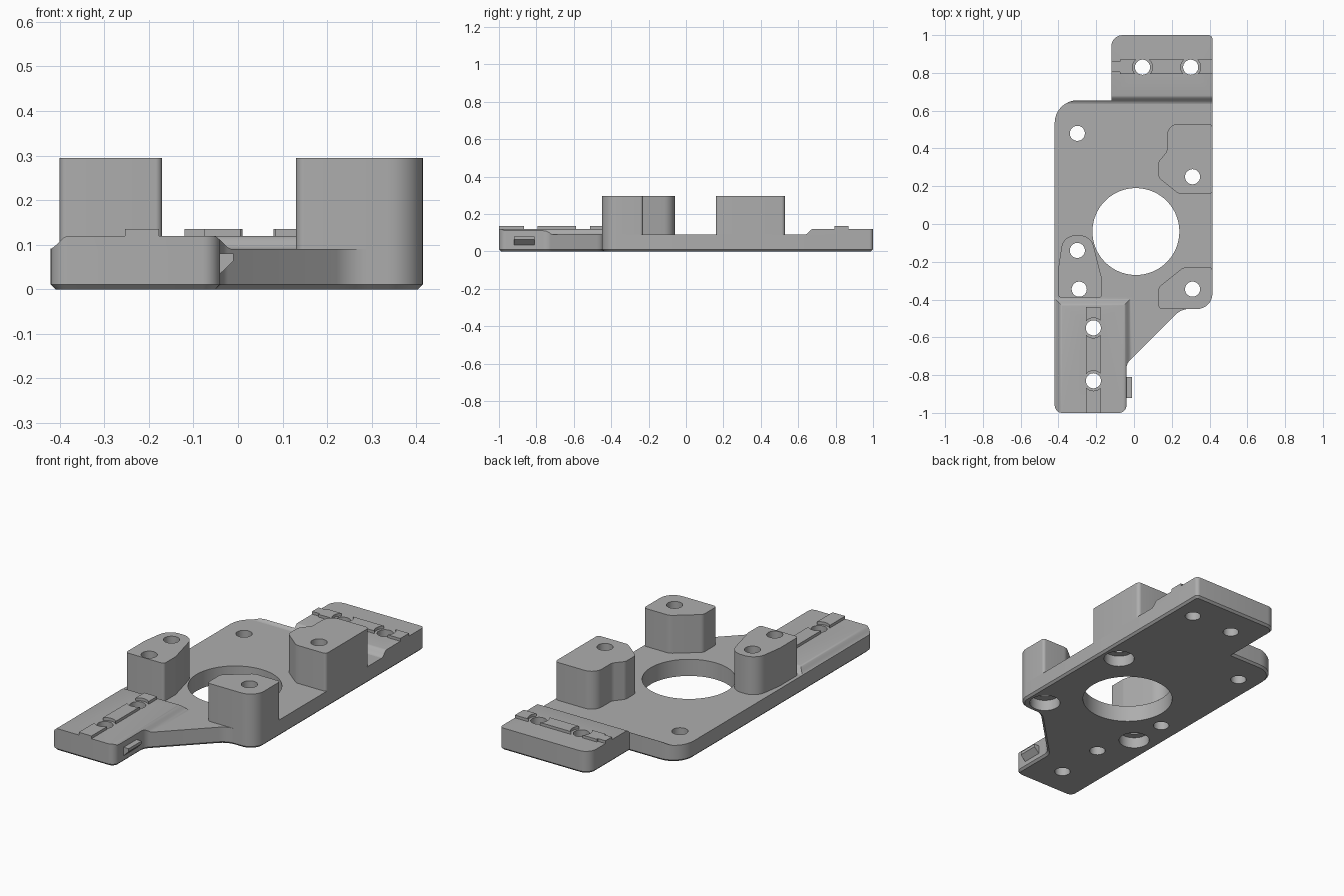
import bpy, bmesh, math
from mathutils import Vector

if "Cube" in bpy.data.objects:
    bpy.data.objects.remove(bpy.data.objects["Cube"], do_unlink=True)

grey = bpy.data.materials.new("plain_grey")
grey.use_nodes = True
COLOUR = (0.42, 0.42, 0.42, 1)
grey.diffuse_color = COLOUR
grey.node_tree.nodes["Principled BSDF"].inputs["Base Color"].default_value = COLOUR

PLATE, PAD, TOWER, RIB = 0.09, 0.12, 0.295, 0.135


def rounded(corners, steps=8):
    """Turn (x, y, radius) corners into a filleted outline."""
    out = []
    n = len(corners)
    for i, (x, y, r) in enumerate(corners):
        p = Vector((x, y))
        if r == 0:
            out.append(p)
            continue
        a = (Vector(corners[i - 1][:2]) - p).normalized()
        b = (Vector(corners[(i + 1) % n][:2]) - p).normalized()
        half = a.angle(b) / 2
        centre = p + (a + b).normalized() * (r / math.sin(half))
        start = p + a * (r / math.tan(half)) - centre
        end = p + b * (r / math.tan(half)) - centre
        sweep = math.pi - 2 * half
        for k in range(steps + 1):
            t = k / steps
            out.append(centre + (start * math.sin((1 - t) * sweep)
                                 + end * math.sin(t * sweep)) / math.sin(sweep))
    return out


def loft(name, rings):
    """Closed solid through a stack of matching rings of 3D points."""
    bm = bmesh.new()
    rows = [[bm.verts.new(p) for p in ring] for ring in rings]
    n = len(rows[0])
    for lo, hi in zip(rows, rows[1:]):
        for i in range(n):
            j = (i + 1) % n
            bm.faces.new((lo[i], lo[j], hi[j], hi[i]))
    bm.faces.new(rows[0][::-1])
    bm.faces.new(rows[-1])
    bmesh.ops.recalc_face_normals(bm, faces=bm.faces[:])
    mesh = bpy.data.meshes.new(name)
    bm.to_mesh(mesh)
    bm.free()
    obj = bpy.data.objects.new(name, mesh)
    mesh.materials.append(grey)
    bpy.context.collection.objects.link(obj)
    return obj


def prism(name, outline, z0, z1):
    return loft(name, [[(x, y, z) for x, y in outline] for z in (z0, z1)])


def rect(x0, y0, x1, y1):
    return [(x0, y0), (x1, y0), (x1, y1), (x0, y1)]


def cylinder(name, x, y, r, z0, z1, n=40):
    ring = [(x + r * math.cos(math.tau * k / n), y + r * math.sin(math.tau * k / n))
            for k in range(n)]
    return prism(name, ring, z0, z1)


def boolean(obj, tool, operation):
    tool.hide_render = True
    bpy.ops.object.select_all(action="DESELECT")
    bpy.context.view_layer.objects.active = obj
    obj.select_set(True)
    mod = obj.modifiers.new("cut", "BOOLEAN")
    mod.operation = operation
    mod.solver = "EXACT"
    mod.object = tool
    bpy.ops.object.modifier_apply(modifier=mod.name)


outline = rounded([
    (-0.42, -1, 0.04), (-0.04, -1, 0.04), (-0.04, -0.74, 0.06), (0.25, -0.45, 0.1),
    (0.415, -0.45, 0.08), (0.415, 1, 0.02), (-0.12, 1, 0.06), (-0.12, 0.655, 0),
    (-0.42, 0.655, 0.12)])

# Base plate with a chamfered lower rim
base = prism("base_plate", outline, 0, PLATE)
bm = bmesh.new()
bm.from_mesh(base.data)
rim = [e for e in bm.edges if all(v.co.z < 0.001 for v in e.verts)]
bmesh.ops.bevel(bm, geom=rim, offset=0.011, segments=1, affect="EDGES")
bm.to_mesh(base.data)
bm.free()
parts = [base]


# Raised pads with S-curved flanks, trimmed to the plate outline
def pad(name, x0, y0, x1, y1):
    rings = []
    for k in range(9):
        t = k / 8
        inset = 0.045 * t
        z = PLATE + (PAD - PLATE) * (1 - math.cos(math.pi * t)) / 2
        rings.append([(x, y, z) for x, y in
                      rect(x0 + inset, y0 + inset, x1 - inset, y1 - inset)])
    obj = loft(name, rings)
    trim = prism("trim_helper", outline, -0.1, 0.4)
    boolean(obj, trim, "INTERSECT")
    bpy.data.objects.remove(trim, do_unlink=True)
    parts.append(obj)


pad("front_pad", -0.425, -1.2, -0.012, -0.39)
pad("back_pad", -0.4, 0.635, 0.7, 1.2)

# Mounting towers
towers = {
    "left_tower": [(-0.4, -0.39, 0.015), (-0.17, -0.39, 0.015), (-0.17, -0.29, 0.04),
                   (-0.228, -0.06, 0.075), (-0.375, -0.06, 0.075), (-0.4, -0.23, 0.04)],
    "back_tower": [(0.415, 0.16, 0.015), (0.415, 0.53, 0.02), (0.175, 0.53, 0.06),
                   (0.175, 0.385, 0.04), (0.13, 0.33, 0.03), (0.13, 0.245, 0.03),
                   (0.235, 0.16, 0.04)],
    "front_tower": [(0.415, -0.45, 0.08), (0.415, -0.23, 0.015), (0.26, -0.23, 0.05),
                    (0.13, -0.335, 0.03), (0.13, -0.45, 0.02)],
}
for name, corners in towers.items():
    parts.append(prism(name, rounded(corners), PLATE, TOWER))

# Locating ribs on the pads
front_ribs = [(-1, -0.83), (-0.83, -0.55), (-0.55, -0.44)]
back_ribs = [(-0.075, 0.045), (0.045, 0.3), (0.3, 0.415)]
ribs = [rect(-0.253, a, -0.177, b) for a, b in front_ribs]
ribs += [rect(a, 0.795, b, 0.87) for a, b in back_ribs]
ribs.append(rect(-0.12, 0.805, -0.075, 0.86))
rib_parts = [prism(f"locating_rib_{i + 1}", r, PAD, RIB) for i, r in enumerate(ribs)]

# Side catch with a sloping underside
catch = [(-0.045, 0.03), (-0.01, 0.064), (-0.01, 0.08), (-0.045, 0.08)]
loft("side_catch", [[(x, y, z) for x, z in catch] for y in (-0.92, -0.81)])

# Through holes, counterbores and rib reliefs
pad_holes = [(-0.215, -0.55), (-0.215, -0.83), (0.045, 0.83), (0.3, 0.83)]
bored = [(-0.29, -0.345), (0.31, 0.25), (0.31, -0.345)]
plain = [(-0.3, -0.14), (-0.3, 0.48)]
drills = [(x, y, 0.04, 0.5) for x, y in pad_holes + bored + plain]
drills += [(x, y, 0.078, 0.06) for x, y in bored]
drills.append((0.01, -0.04, 0.23, 0.5))


def drill(targets, x, y, r, top):
    cutter = cylinder("drill_helper", x, y, r, -0.1, top, 96 if r > 0.2 else 40)
    for obj in targets:
        xs = [v.co.x for v in obj.data.vertices]
        ys = [v.co.y for v in obj.data.vertices]
        if min(xs) < x + r and max(xs) > x - r and min(ys) < y + r and max(ys) > y - r:
            if min(v.co.z for v in obj.data.vertices) < top:
                boolean(obj, cutter, "DIFFERENCE")
    bpy.data.objects.remove(cutter, do_unlink=True)


for d in drills:
    drill(parts, *d)
for x, y in pad_holes:
    drill(rib_parts, x, y, 0.053, 0.5)

# Smooth the curved walls, keep edges crisp
bpy.ops.object.select_all(action="DESELECT")
for obj in parts + rib_parts:
    obj.select_set(True)
bpy.context.view_layer.objects.active = base
bpy.ops.object.shade_smooth_by_angle(angle=math.radians(30))
